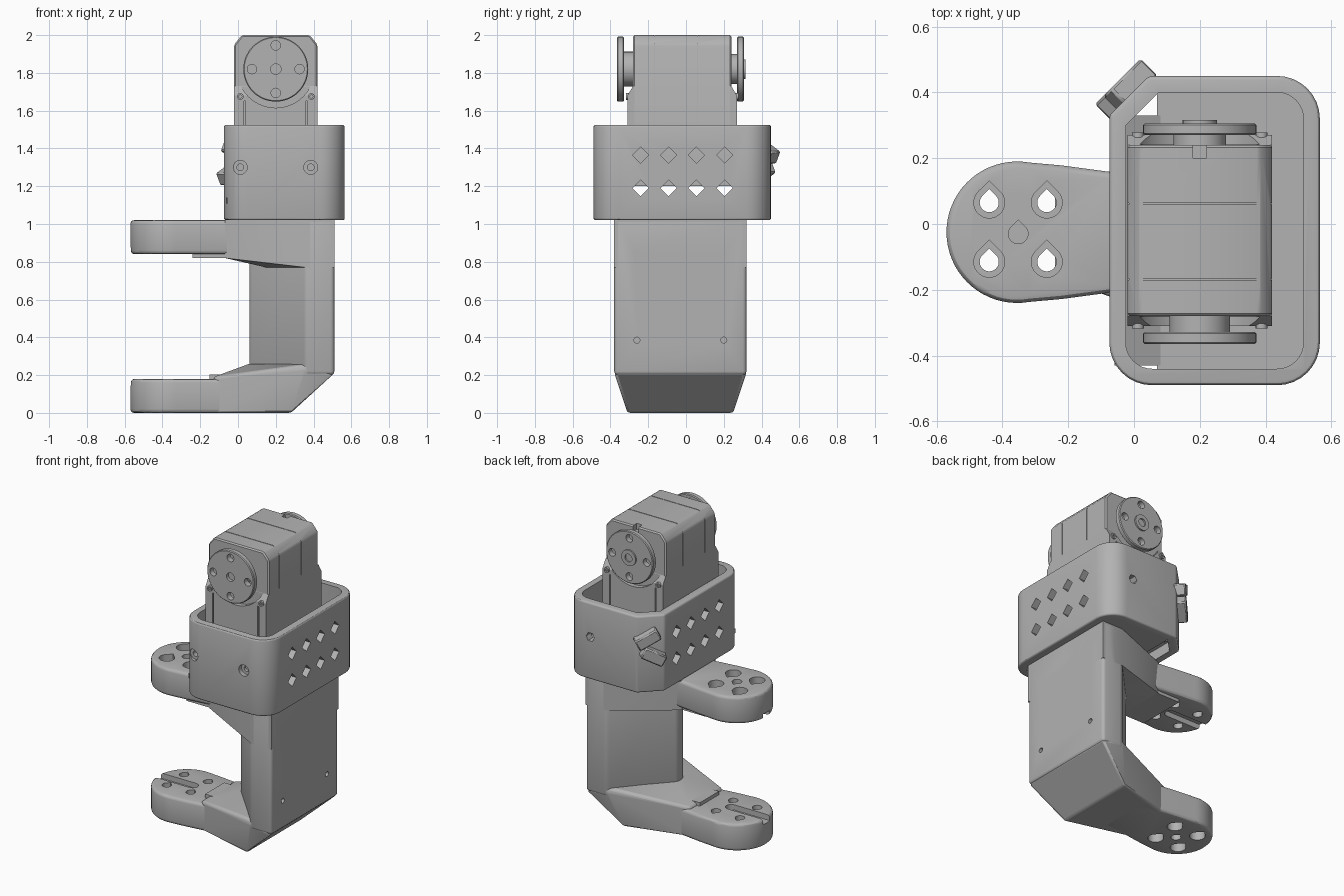
import bpy, bmesh, math
from mathutils import Matrix

if "Cube" in bpy.data.objects:
    bpy.data.objects.remove(bpy.data.objects["Cube"])

grey = bpy.data.materials.new("plain grey")
grey.use_nodes = True
grey.diffuse_color = (0.45, 0.45, 0.45, 1)
grey.node_tree.nodes["Principled BSDF"].inputs["Base Color"].default_value = (0.45, 0.45, 0.45, 1)
MID = -0.03  # symmetry plane in y


def finish(name, bm, bevel=0, segs=3):
    bmesh.ops.recalc_face_normals(bm, faces=bm.faces)
    mesh = bpy.data.meshes.new(name)
    bm.to_mesh(mesh)
    bm.free()
    ob = bpy.data.objects.new(name, mesh)
    bpy.context.collection.objects.link(ob)
    mesh.materials.append(grey)
    if bevel:
        m = ob.modifiers.new("bevel", "BEVEL")
        m.width, m.segments, m.limit_method = bevel, segs, "ANGLE"
        m.angle_limit = math.radians(25)
    return ob


def prism(name, pts, axis, lo, hi, **kw):
    place = {"x": lambda u, v, w: (w, u, v), "y": lambda u, v, w: (u, w, v),
             "z": lambda u, v, w: (u, v, w)}[axis]
    bm = bmesh.new()
    rings = [[bm.verts.new(place(u, v, w)) for u, v in pts] for w in (lo, hi)]
    for ring in rings:
        bm.faces.new(ring)
    for i in range(len(pts)):
        j = (i + 1) % len(pts)
        bm.faces.new((rings[0][i], rings[0][j], rings[1][j], rings[1][i]))
    return finish(name, bm, **kw)


def hull(name, pts, **kw):
    # each point is mirrored across the middle plane
    bm = bmesh.new()
    for x, half, z in pts:
        for s in (-1, 1):
            bm.verts.new((x, MID + s * half, z))
    out = bmesh.ops.convex_hull(bm, input=bm.verts)
    bmesh.ops.delete(bm, geom=list(set(out["geom_interior"] + out["geom_unused"])), context="VERTS")
    bmesh.ops.dissolve_limit(bm, angle_limit=0.02, verts=bm.verts, edges=bm.edges)
    return finish(name, bm, **kw)


def rect(x0, x1, y0, y1):
    return [(x0, y0), (x1, y0), (x1, y1), (x0, y1)]


def circle(x, y, r, n=32, start=0, sweep=360):
    steps = n if sweep == 360 else n + 1
    return [(x + r * math.cos(math.radians(start + sweep * i / n)),
             y + r * math.sin(math.radians(start + sweep * i / n))) for i in range(steps)]


def teardrop(x, y, r):
    return circle(x, y, r, 20, 135, 270) + [(x, y + r * 1.41)]


def cut(ob, cutters):
    for c in cutters:
        c.hide_render = True
        m = ob.modifiers.new("cut", "BOOLEAN")
        m.object, m.operation, m.solver = c, "DIFFERENCE", "EXACT"
    bpy.context.view_layer.update()
    mesh = bpy.data.meshes.new_from_object(ob.evaluated_get(bpy.context.evaluated_depsgraph_get()))
    ob.modifiers.clear()
    ob.data = mesh
    for c in cutters:
        bpy.data.objects.remove(c)
    return ob


# Upright post with a triangular inner side
post = prism("post", [(0.51, -0.38), (0.51, 0.32), (0.36, 0.32), (0.06, 0), (0.06, -0.06), (0.36, -0.38)],
             "z", 0.2, 1.03, bevel=0.02)
cut(post, [prism("cutter", circle(y, z, 0.016, 16), "x", 0.46, 0.6)
           for y in (-0.26, 0.2) for z in (0.385, 0.845)])

# Flared blocks joining the post to the two arms
hull("lower_knee", [(0.51, 0.35, 0.21), (0.36, 0.35, 0.23), (0.36, 0.34, 0.26), (0.06, 0.05, 0.26),
                    (0.0, 0.17, 0.2), (-0.13, 0.17, 0.19), (-0.13, 0.17, 0), (0.28, 0.28, 0)], bevel=0.015)
hull("upper_knee", [(0.51, 0.35, 1.03), (0.36, 0.35, 1.03), (0.51, 0.35, 0.77), (0.36, 0.35, 0.77),
                    (0.15, 0.13, 0.77), (0.0, 0.17, 0.82), (-0.07, 0.18, 1.02), (-0.07, 0.17, 0.82)])
prism("lower_arm_step", rect(-0.15, 0.06, MID - 0.1, MID + 0.1), "z", 0.15, 0.203)
prism("upper_arm_step", rect(-0.24, 0.03, MID - 0.165, MID + 0.165), "z", 0.82, 0.9)

# Fork arms with screw holes, a centre hole and a guide slot
outline = circle(-0.355, MID + 0.005, 0.215, 36, 80, 200)
outline += [(-0.22, -0.228), (-0.07, -0.208), (0.08, -0.2), (0.08, 0.14), (-0.07, 0.158), (-0.22, 0.178)]
for name, z0, z1, inner, outer in (("lower_arm", 0, 0.18, 0.18, 0), ("upper_arm", 0.84, 1.02, 0.84, 1.02)):
    s = 1 if outer > inner else -1
    arm = prism(name, outline, "z", z0, z1, bevel=0.02)
    tools = []
    for x in (-0.44, -0.265):
        for y in (-0.115, 0.065):
            tools.append(prism("cutter", teardrop(x, y, 0.029), "z", z0 - 0.1, z1 + 0.1))
            tools.append(prism("cutter", teardrop(x, y, 0.047), "z", *sorted((outer - s * 0.08, outer + s * 0.1))))
    tools.append(prism("cutter", teardrop(-0.352, MID, 0.03), "z", *sorted((outer - s * 0.1, outer + s * 0.1))))
    slot = circle(-0.31, MID, 0.035, 16, -90, 180) + [(-0.7, MID + 0.035), (-0.7, MID - 0.035)]
    tools.append(prism("cutter", slot, "z", *sorted((inner - s * 0.1, inner + s * 0.035))))
    cut(arm, tools)


# Sleeve around the motor, with one flat corner
def sleeve_outline(x0, x1, y0, y1, r, c):
    return (circle(x0 + r, y0 + r, r, 8, 180, 90) + circle(x1 - r, y0 + r, r, 8, 270, 90)
            + circle(x1 - r, y1 - r, r, 8, 0, 90) + [(x0 + c, y1), (x0, y1 - c)])


sleeve = prism("sleeve", sleeve_outline(-0.075, 0.565, -0.49, 0.45, 0.13, 0.12), "z", 1.02, 1.525, bevel=0.012)
tools = [prism("cutter", sleeve_outline(-0.025, 0.515, -0.44, 0.4, 0.08, 0.1), "z", 0.9, 1.7)]
for y in (-0.24, -0.092, 0.055, 0.205):
    for z in (1.19, 1.365):
        tools.append(prism("cutter", circle(y, z, 0.043, 4), "x", -0.3, 0.8))
for x in (0.012, 0.385):
    tools.append(prism("cutter", circle(x, 1.3, 0.037, 24), "y", -0.6, -0.46))
    tools.append(prism("cutter", circle(x, 1.3, 0.018, 16), "y", -0.6, -0.3))
tools.append(prism("cutter", circle(0.385, 1.3, 0.03, 6), "y", 0.3, 0.6))
cut(sleeve, tools)

# Sleeve floor, with a sloped part beside the arm
prism("sleeve_floor", circle(0.42, -0.35, 0.1, 8, 270, 90) + circle(0.42, 0.31, 0.1, 8, 0, 90)
      + [(0.07, 0.42), (0.07, -0.45)], "z", 1.022, 1.07)
prism("sloped_floor", [(-0.06, 1.11), (0.08, 1.022), (0.08, 1.07), (-0.06, 1.14)], "y", -0.43, 0.33)

# Motor housing
prism("motor_body", [(-0.02, 1.2), (0.42, 1.2), (0.42, 1.95), (0.38, 2), (0.02, 2), (-0.02, 1.95)],
      "y", -0.28, 0.24, bevel=0.008, segs=1)
body = bpy.data.objects["motor_body"]
cut(body, [prism("cutter", rect(x0, x1, y - 0.002, y + 0.002), "z", z0, 2.1)
           for y in (0.062, -0.168) for x0, x1, z0 in ((-0.1, 0.5, 1.995), (-0.1, -0.015, 1.1), (0.415, 0.5, 1.1))]
    + [prism("cutter", rect(0.18, 0.22, 0.2, 0.3), "z", 1.96, 2.1)])
motor_base = prism("motor_base", [(-0.31, 1.2), (0.27, 1.2), (0.27, 1.68), (0.24, 1.73), (-0.28, 1.73), (-0.31, 1.68)],
                   "x", -0.02, 0.42)
tools = []
for y0, y1 in ((-0.4, -0.281), (0.241, 0.4)):
    tools.append(prism("cutter", circle(0.2, 1.82, 0.205, 40), "y", y0, y1))
    tools += [prism("cutter", rect(x - 0.004, x + 0.004, 1.1, 1.65), "y", y0 if y0 < 0 else 0.262,
                    y1 if y0 > 0 else -0.302) for x in (0.035, 0.365)]
cut(motor_base, tools)
for y0, y1, side in ((-0.318, -0.3, "front"), (0.26, 0.278, "back")):
    for x in (0.012, 0.388):
        screw = prism(side + "_screw", circle(x, 1.675, 0.018, 16), "y", y0, y1)
        socket = (y0 - 0.01, y0 + 0.008) if y0 < 0 else (y1 - 0.008, y1 + 0.01)
        cut(screw, [prism("cutter", circle(x, 1.675, 0.009, 6), "y", *socket)])

# Round output discs on both ends of the motor
for side, y0, y1, h0, h1, r in (("front", -0.365, -0.328, -0.33, -0.27, 0.092),
                                ("back", 0.27, 0.306, 0.23, 0.272, 0.08)):
    disc = prism(side + "_disc", circle(0.2, 1.82, 0.172, 64), "y", y0, y1, bevel=0.005, segs=1)
    tools = [prism("cutter", circle(x, z, 0.025, 20), "y", y0 - 0.1, y1 + 0.1)
             for x, z in circle(0.2, 1.82, 0.126, 4)]
    if side == "front":
        tools.append(prism("cutter", circle(0.2, 1.82, 0.028, 20), "y", -0.4, -0.345))
    cut(disc, tools)
    prism(side + "_hub", circle(0.2, 1.82, r, 40), "y", h0, h1)
cap = prism("back_cap", circle(0.2, 1.82, 0.052, 32), "y", 0.3, 0.316)
cut(cap, [prism("cutter", circle(0.2, 1.82, 0.026, 20), "y", 0.305, 0.4)])

# Cable clip on the flat corner: two tilted jaws
for name, z, along, tilt in (("upper_clip_jaw", 1.385, 0.02, 28), ("lower_clip_jaw", 1.27, -0.015, -28)):
    bm = bmesh.new()
    bmesh.ops.create_cube(bm, size=1, matrix=Matrix.Translation((-0.025, 0.405, z))
                          @ Matrix.Rotation(math.radians(45), 4, "Z") @ Matrix.Translation((along, 0, 0))
                          @ Matrix.Rotation(math.radians(tilt), 4, "Y") @ Matrix.Diagonal((0.15, 0.075, 0.075, 1)))
    finish(name, bm, bevel=0.008, segs=1)

# Smooth shading on curved parts, sharp edges kept
bpy.ops.object.select_all(action="DESELECT")
for ob in bpy.context.scene.objects:
    if ob.type == "MESH":
        ob.select_set(True)
        bpy.context.view_layer.objects.active = ob
bpy.ops.object.shade_smooth_by_angle(angle=math.radians(30))
